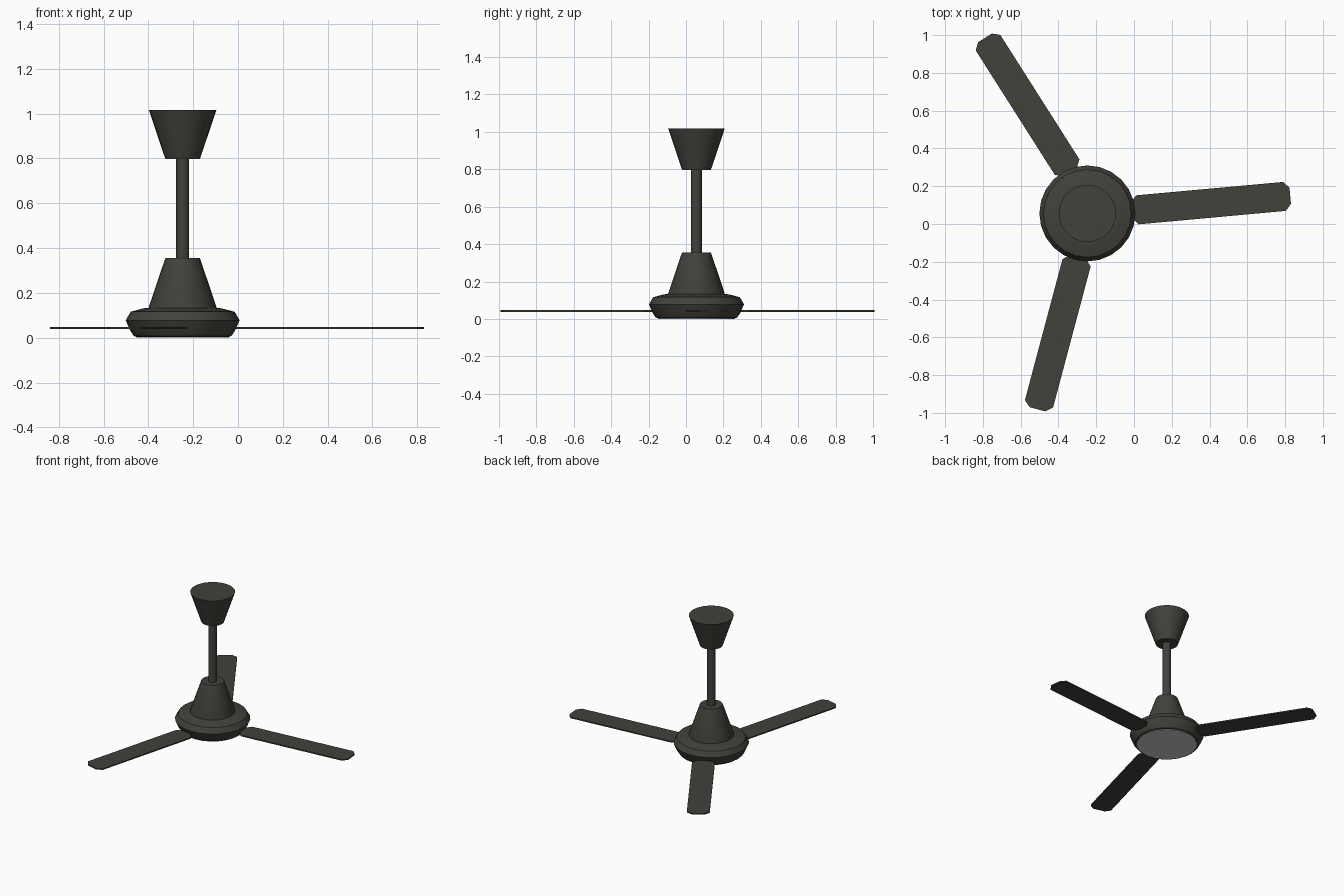
import bpy, bmesh, math
from mathutils import Vector

if "Cube" in bpy.data.objects:
    bpy.data.objects.remove(bpy.data.objects["Cube"])

CX, CY = -0.247, 0.056  # fan axis


def material(name, rgb):
    m = bpy.data.materials.new(name)
    m.diffuse_color = (*rgb, 1)
    m.use_nodes = True
    m.node_tree.nodes["Principled BSDF"].inputs["Base Color"].default_value = m.diffuse_color
    return m


dark = material("dark_bronze", (0.055, 0.052, 0.043))


def finish(name, bm, mat, smooth=None):
    bmesh.ops.recalc_face_normals(bm, faces=bm.faces)
    mesh = bpy.data.meshes.new(name)
    bm.to_mesh(mesh)
    bm.free()
    ob = bpy.data.objects.new(name, mesh)
    bpy.context.collection.objects.link(ob)
    if mat:
        mesh.materials.append(mat)
    if smooth:
        bpy.ops.object.select_all(action='DESELECT')
        ob.select_set(True)
        bpy.context.view_layer.objects.active = ob
        bpy.ops.object.shade_smooth_by_angle(angle=math.radians(smooth))
    return ob


def lathe(name, profile, sides, mat):
    """Closed solid of revolution round the fan axis from (radius, z) points."""
    bm = bmesh.new()
    rings = []
    for r, z in profile:
        rings.append([bm.verts.new((CX + r * math.cos(a), CY + r * math.sin(a), z))
                      for a in (2 * math.pi * i / sides for i in range(sides))])
    for lo, hi in zip(rings, rings[1:]):
        for i in range(sides):
            j = (i + 1) % sides
            bm.faces.new((lo[i], lo[j], hi[j], hi[i]))
    bm.faces.new(rings[0][::-1])
    bm.faces.new(rings[-1])
    return finish(name, bm, mat, 30)


def blade(name, root, tip):
    """Flat bar with clipped corners between two centre-line points."""
    root, tip = Vector(root), Vector(tip)
    d = (tip - root).normalized()
    p = Vector((-d.y, d.x))
    w, n, e = 0.077, 0.043, 0.03  # half width, half end width, end length
    outline = [root - p * w, tip - p * w, tip + d * e - p * n, tip + d * e + p * n,
               tip + p * w, root + p * w, root - d * e + p * n, root - d * e - p * n]
    bm = bmesh.new()
    face = bm.faces.new([bm.verts.new((v.x, v.y, 0.038)) for v in outline])
    ext = bmesh.ops.extrude_face_region(bm, geom=[face])
    bmesh.ops.translate(bm, vec=(0, 0, 0.009),
                        verts=[g for g in ext["geom"] if isinstance(g, bmesh.types.BMVert)])
    return finish(name, bm, dark)


# Motor housing and the grey plate under it
lathe("motor_housing", [(0.207, 0.004), (0.218, 0.008), (0.233, 0.03), (0.254, 0.078),
                        (0.232, 0.116), (0.175, 0.131), (0.14, 0.135)], 24, dark)
lathe("bottom_plate", [(0.206, 0.0), (0.206, 0.006)], 24, None)

# Lower cone, down rod and ceiling canopy
lathe("motor_cone", [(0.151, 0.128), (0.151, 0.137), (0.077, 0.356)], 32, dark)
lathe("down_rod", [(0.029, 0.34), (0.029, 0.81)], 24, dark)
lathe("ceiling_canopy", [(0.077, 0.797), (0.151, 1.017)], 32, dark)

# Three blades, slightly uneven round the hub
blade("blade_right", (0.018, 0.075), (0.797, 0.146))
blade("blade_back", (-0.354, 0.301), (-0.773, 0.960))
blade("blade_front", (-0.304, -0.205), (-0.503, -0.952))
